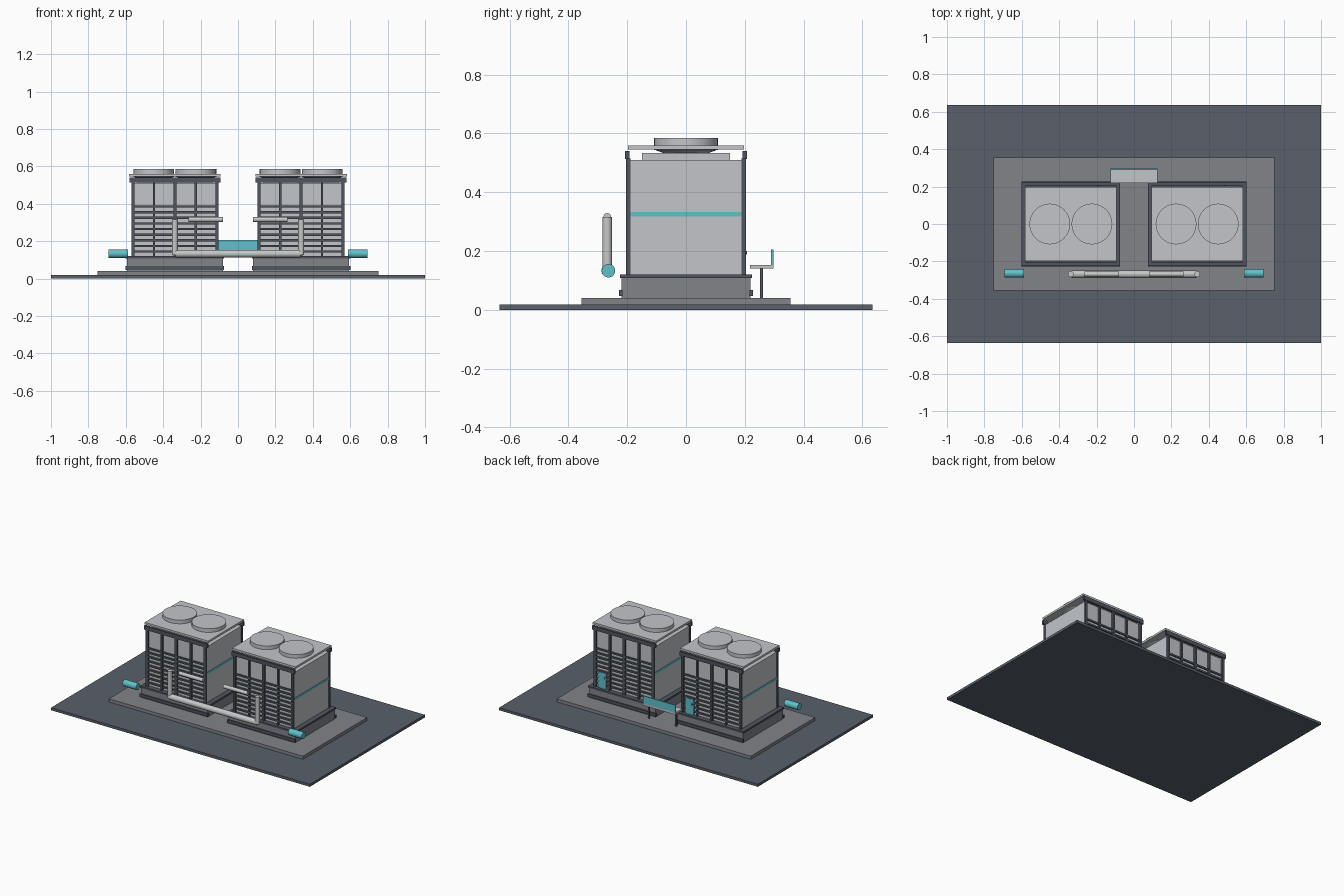
import bpy
from math import pi

cube = bpy.data.objects.get("Cube")
if cube:
    bpy.data.objects.remove(cube, do_unlink=True)


def material(name, rgb):
    m = bpy.data.materials.new(name)
    m.use_nodes = True
    m.diffuse_color = (*rgb, 1)
    m.node_tree.nodes["Principled BSDF"].inputs["Base Color"].default_value = (*rgb, 1)
    return m


SLATE = material("slate ground", (0.10, 0.117, 0.145))
CONCRETE = material("grey concrete", (0.22, 0.23, 0.25))
LIGHT = material("light grey panel", (0.54, 0.56, 0.59))
FRAME = material("dark frame", (0.08, 0.09, 0.115))
PIPE = material("pale pipe", (0.57, 0.58, 0.58))
TEAL = material("teal accent", (0.12, 0.53, 0.60))


def finish(name, mat):
    ob = bpy.context.object
    ob.name = ob.data.name = name
    ob.data.materials.append(mat)
    return ob


def box(name, mat, x, y, z):
    """Box from (min, max) pairs on each axis."""
    bpy.ops.mesh.primitive_cube_add(size=1, location=[sum(p) / 2 for p in (x, y, z)])
    ob = finish(name, mat)
    ob.scale = [p[1] - p[0] for p in (x, y, z)]
    bpy.ops.object.transform_apply(location=False, rotation=False, scale=True)
    return ob


def around(c, half):
    return (c - half, c + half)


def tube(name, mat, r, length, loc, along_x=False, r_top=None):
    bpy.ops.mesh.primitive_cone_add(vertices=32, radius1=r, radius2=r if r_top is None else r_top,
                                    depth=length, location=loc,
                                    rotation=(0, pi / 2 if along_x else 0, 0))
    finish(name, mat)
    bpy.ops.object.shade_smooth_by_angle()


# Ground and concrete pad
box("ground_slab", SLATE, (-1, 1), (-0.635, 0.635), (0, 0.018))
box("concrete_pad", CONCRETE, (-0.75, 0.75), (-0.355, 0.355), (0.018, 0.04))


def cooling_unit(side, c):
    # Plinth and cabinet
    box(side + "_plinth", CONCRETE, around(c, 0.257), around(0, 0.22), (0.04, 0.11))
    box(side + "_plinth_lip", FRAME, around(c, 0.263), around(0, 0.225), (0.108, 0.12))
    box(side + "_cabinet", LIGHT, around(c, 0.228), around(0, 0.19), (0.12, 0.51))
    box(side + "_stripe", TEAL, around(c, 0.232), around(0, 0.193), (0.318, 0.332))

    # Framed, louvred faces at front and back
    for s, face in ((-1, "front"), (1, "back")):
        tag = side + "_" + face
        y = s * 0.2
        box(tag + "_plinth_rail", FRAME, around(c, 0.263), around(s * 0.222, 0.006), (0.047, 0.067))
        box(tag + "_header", FRAME, around(c, 0.243), around(y, 0.007), (0.513, 0.54))
        for i in range(5):
            box(tag + "_post", FRAME, around(c + (i - 2) * 0.112, 0.006 if i % 2 else 0.008),
                around(s * 0.197, 0.008), (0.12, 0.515))
        for i in range(9):
            box(tag + "_louver", FRAME, around(c, 0.225), around(s * 0.197, 0.004),
                around(0.145 + i * 0.03, 0.006))

    # Service door with handle
    box(side + "_door", TEAL, around(c + 0.168, 0.03), (0.19, 0.204), (0.12, 0.23))
    box(side + "_door_handle", FRAME, around(c + 0.148, 0.004), (0.203, 0.208), (0.188, 0.2))

    # Raised roof with two fans
    box(side + "_roof_core", LIGHT, around(c, 0.2), around(0, 0.15), (0.51, 0.533))
    box(side + "_roof_plate", LIGHT, around(c, 0.245), around(0, 0.198), (0.545, 0.559))
    for s in (-1, 1):
        x = c + s * 0.1125
        tube(side + "_fan_throat", LIGHT, 0.07, 0.014, (x, 0, 0.538), r_top=0.108)
        tube(side + "_fan_stack", LIGHT, 0.109, 0.041, (x, 0, 0.5645))


for side, c in (("right", -0.3375), ("left", 0.3375)):
    cooling_unit(side, c)

# Front pipework
PY = -0.268
tube("main_pipe", PIPE, 0.02, 0.67, (0, PY, 0.133), True)
for s, side in ((-1, "right"), (1, "left")):
    tube(side + "_riser", PIPE, 0.016, 0.19, (s * 0.338, PY, 0.22))
    tube(side + "_upper_pipe", PIPE, 0.013, 0.185, (s * 0.172, PY, 0.316), True)
    tube(side + "_pump", TEAL, 0.023, 0.105, (s * 0.64, PY + 0.004, 0.133), True)
    box(side + "_walkway_leg", FRAME, around(s * 0.105, 0.005), around(0.257, 0.005), (0.04, 0.14))

# Rear walkway between the units
box("walkway_deck", LIGHT, around(0, 0.126), (0.218, 0.297), (0.14, 0.153))
box("walkway_guard", TEAL, around(0, 0.126), (0.289, 0.297), (0.153, 0.206))
